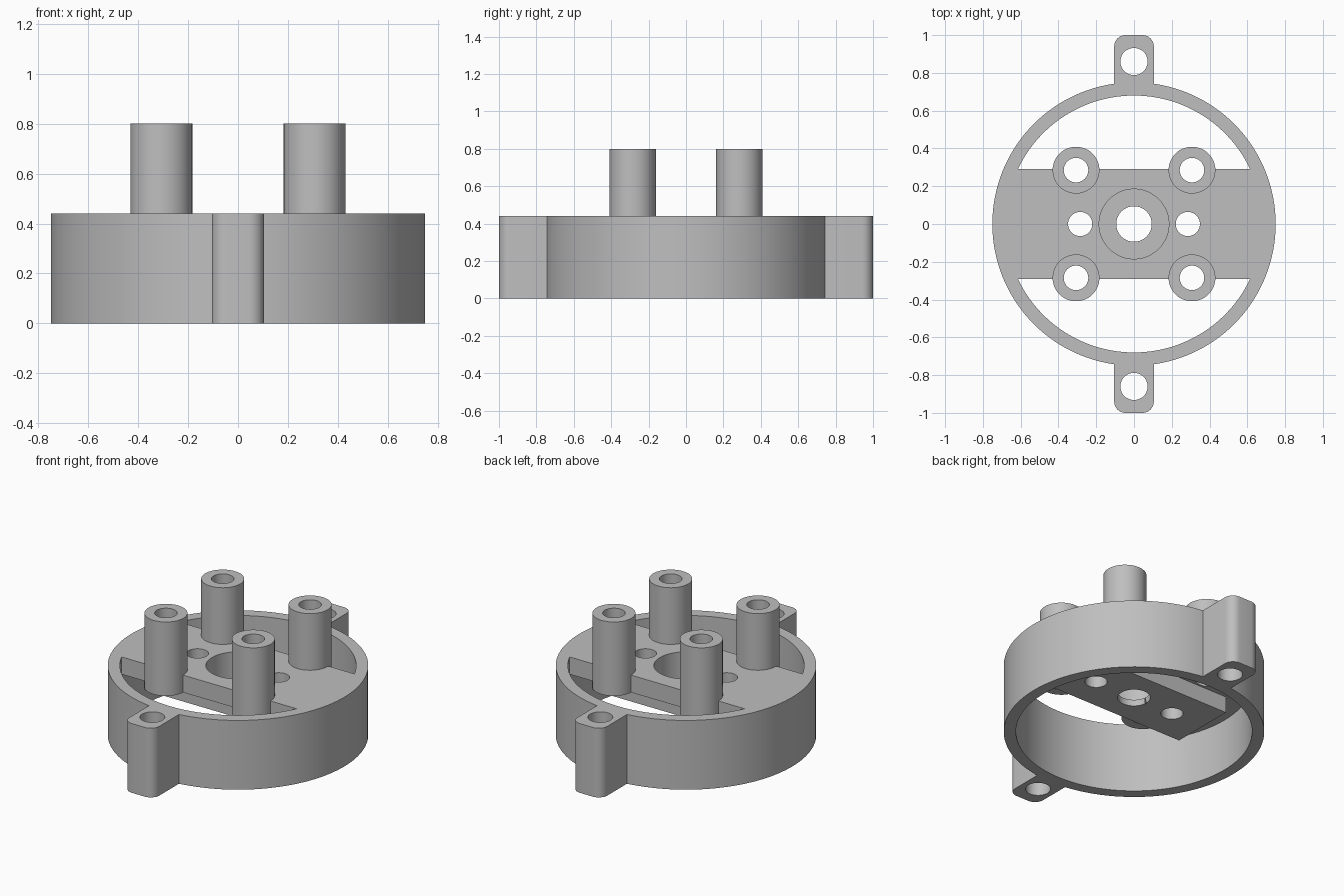
import bpy
import bmesh
from math import asin, cos, pi, sin

cube = bpy.data.objects.get("Cube")
if cube:
    bpy.data.objects.remove(cube, do_unlink=True)

# Main dimensions
HEIGHT, RING_R, BORE_R = 0.44, 0.75, 0.68
SLAB_Z, SLAB_Y = 0.33, 0.29
BLOCK_Z = 0.227
POST_X, POST_Y, POST_TOP = 0.307, 0.285, 0.8
TAB_HOLE_Y = 0.86

grey = bpy.data.materials.new("light_grey")
grey.use_nodes = True
colour = (0.52, 0.52, 0.52, 1)
grey.diffuse_color = colour
grey.node_tree.nodes["Principled BSDF"].inputs["Base Color"].default_value = colour


def arc(cx, cy, r, start, end, steps):
    return [(cx + r * cos(start + (end - start) * i / steps),
             cy + r * sin(start + (end - start) * i / steps))
            for i in range(steps + 1)]


def prism(name, points, z0, z1):
    """Extrude a counter-clockwise outline from z0 to z1."""
    bm = bmesh.new()
    base = bm.faces.new([bm.verts.new((x, y, z0)) for x, y in points])
    extruded = bmesh.ops.extrude_face_region(bm, geom=[base], use_keep_orig=True)
    for item in extruded["geom"]:
        if isinstance(item, bmesh.types.BMVert):
            item.co.z = z1
    bmesh.ops.recalc_face_normals(bm, faces=bm.faces)
    mesh = bpy.data.meshes.new(name)
    bm.to_mesh(mesh)
    bm.free()
    mesh.materials.append(grey)
    obj = bpy.data.objects.new(name, mesh)
    bpy.context.collection.objects.link(obj)
    return obj


def cylinder(name, x, y, r, z0, z1, steps=48):
    return prism(name, arc(x, y, r, 0, 2 * pi, steps)[:-1], z0, z1)


def box(name, hx, hy, z0, z1):
    return prism(name, [(-hx, -hy), (hx, -hy), (hx, hy), (-hx, hy)], z0, z1)


def combine(target, other, operation):
    mod = target.modifiers.new(operation, "BOOLEAN")
    mod.operation = operation
    mod.solver = "EXACT"
    mod.object = other
    bpy.context.view_layer.objects.active = target
    bpy.ops.object.modifier_apply(modifier=mod.name)
    bpy.data.objects.remove(other, do_unlink=True)


def drill(target, x, y, r, z0=-0.1):
    combine(target, cylinder("drill", x, y, r, z0, 1), "DIFFERENCE")


# Open outer ring
body = cylinder("mounting_ring", 0, 0, RING_R, 0, HEIGHT, 128)
combine(body, cylinder("bore", 0, 0, BORE_R, -0.1, 1, 128), "DIFFERENCE")

# Front and back screw tabs with rounded outer corners
half, corner, root = 0.105, 0.06, 0.71
tab = ([(-half, root), (half, root)]
       + arc(half - corner, 1 - corner, corner, 0, pi / 2, 8)
       + arc(corner - half, 1 - corner, corner, pi / 2, pi, 8))
for side in (1, -1):
    combine(body, prism("tab", [(side * x, side * y) for x, y in tab], 0, HEIGHT), "UNION")
    drill(body, 0, side * TAB_HOLE_Y, 0.072)

# Bridge slab whose curved ends run into the ring wall
embed = 0.715
angle = asin(SLAB_Y / embed)
slab = arc(0, 0, embed, -angle, angle, 16) + arc(0, 0, embed, pi - angle, pi + angle, 16)
bridge = prism("bridge", slab, SLAB_Z, HEIGHT)

# Thicker block under the slab
combine(bridge, box("block", 0.515, 0.21, BLOCK_Z, SLAB_Z + 0.05), "UNION")

# Four hollow posts, half overhanging the slab
posts = [(sx * POST_X, sy * POST_Y) for sx in (-1, 1) for sy in (-1, 1)]
for x, y in posts:
    combine(bridge, cylinder("post", x, y, 0.124, SLAB_Z, POST_TOP), "UNION")
for x, y in posts:
    drill(bridge, x, y, 0.065)

# Side holes, centre hole and its counterbore
for side in (-1, 1):
    drill(bridge, side * 0.285, 0, 0.064)
drill(bridge, 0, 0, 0.094)
drill(bridge, 0, 0, 0.185, BLOCK_Z + 0.04)

combine(body, bridge, "UNION")

# Smooth walls, sharp rims
bpy.ops.object.select_all(action="DESELECT")
body.select_set(True)
bpy.context.view_layer.objects.active = body
bpy.ops.object.shade_smooth_by_angle(angle=pi / 6)
